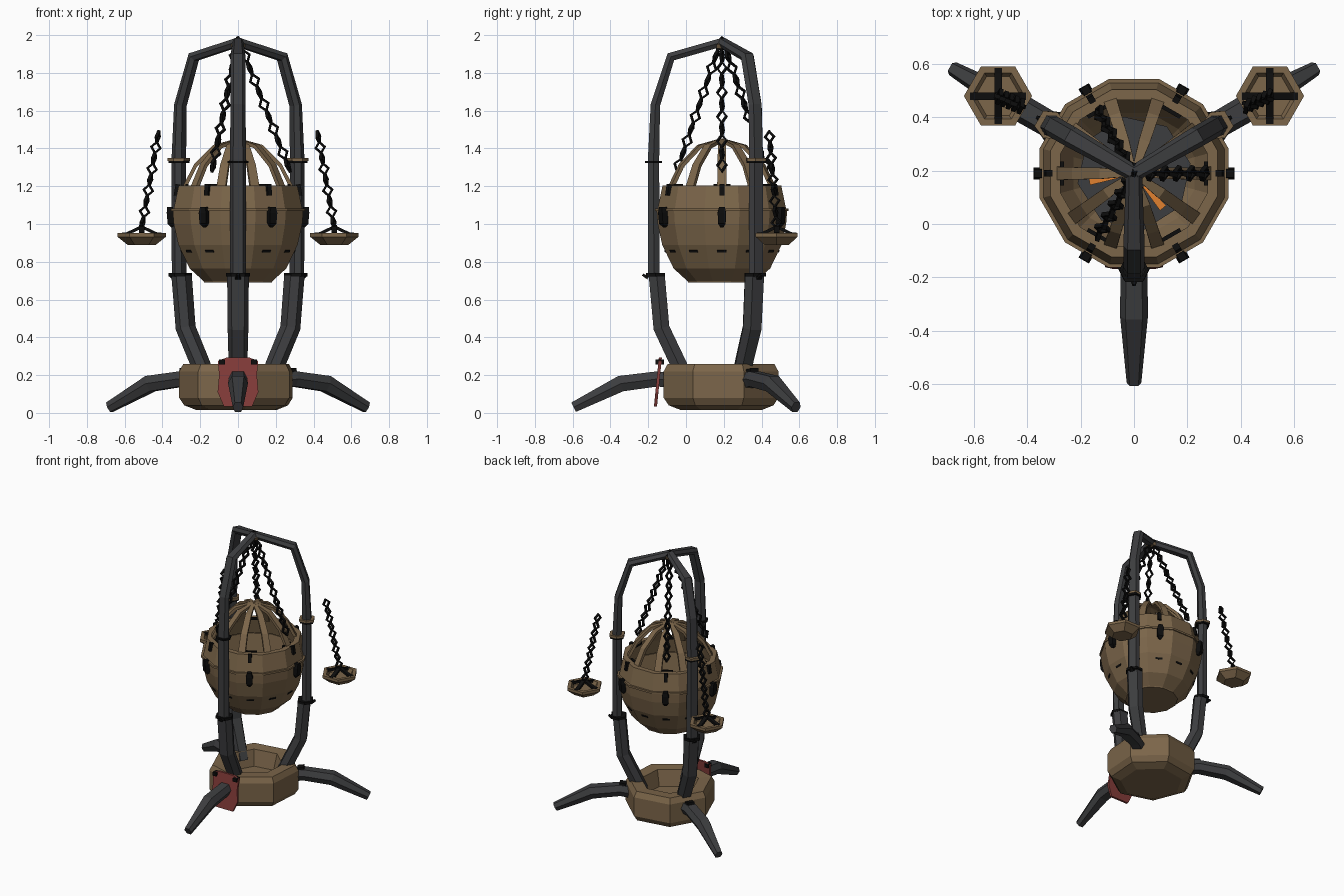
import bpy, bmesh, math
from mathutils import Vector, Matrix

if "Cube" in bpy.data.objects:
    bpy.data.objects.remove(bpy.data.objects["Cube"])

CY = 0.19                       # y of the stand's central axis
ARMS = [-90, 30, 150]           # directions of the three legs


def material(name, rgb):
    m = bpy.data.materials.new(name)
    m.diffuse_color = (*rgb, 1)
    m.use_nodes = True
    m.node_tree.nodes["Principled BSDF"].inputs["Base Color"].default_value = m.diffuse_color
    return m


BRONZE = material("bronze", (0.200, 0.132, 0.068))
IRON = material("dark_iron", (0.046, 0.047, 0.050))
BLACK = material("black_iron", (0.004, 0.004, 0.004))
RED = material("red_enamel", (0.235, 0.046, 0.042))
EMBER = material("ember_orange", (0.75, 0.22, 0.03))


def finish(bm, name, mat):
    bmesh.ops.recalc_face_normals(bm, faces=bm.faces)
    me = bpy.data.meshes.new(name)
    bm.to_mesh(me)
    bm.free()
    me.materials.append(mat)
    ob = bpy.data.objects.new(name, me)
    bpy.context.collection.objects.link(ob)
    return ob


def skin(bm, rings, closed=False):
    """Join equal rings of points with quads; cap the ends unless closed."""
    vs = [[bm.verts.new(p) for p in r] for r in rings]
    n = len(vs[0])
    for i in range(len(vs) if closed else len(vs) - 1):
        a, b = vs[i], vs[(i + 1) % len(vs)]
        for j in range(n):
            bm.faces.new((a[j], a[(j + 1) % n], b[(j + 1) % n], b[j]))
    if not closed:
        bm.faces.new(vs[0])
        bm.faces.new(vs[-1])


def lathe(name, profile, n, start, mat, center=(0, CY), closed=False):
    bm = bmesh.new()
    angs = [math.radians(start + 360 * k / n) for k in range(n)]
    skin(bm, [[(center[0] + r * math.cos(a), center[1] + r * math.sin(a), z) for a in angs]
              for r, z in profile], closed)
    return finish(bm, name, mat)


def polar(deg, r, z, side=0.0):
    a = math.radians(deg)
    return Vector((r * math.cos(a) - side * math.sin(a),
                   CY + r * math.sin(a) + side * math.cos(a), z))


def bar(bm, deg, path, section):
    """Sweep a section along (radius, height, width, thickness) points."""
    rings = []
    for i, (r, z, w, t) in enumerate(path):
        p, q = path[max(i - 1, 0)], path[min(i + 1, len(path) - 1)]
        d = Vector((q[0] - p[0], q[1] - p[1])).normalized()
        rings.append([polar(deg, r - d.y * v * t, z + d.x * v * t, u * w) for u, v in section])
    skin(bm, rings)


HEX = [(.5, 0), (.3, .5), (-.3, .5), (-.5, 0), (-.3, -.5), (.3, -.5)]
BOX = [(.5, .5), (-.5, .5), (-.5, -.5), (.5, -.5)]


def bars(name, degs, path, section, mat):
    bm = bmesh.new()
    for d in degs:
        bar(bm, d, path, section)
    return finish(bm, name, mat)


def chain(name, a, b, n):
    """Diamond links, each turned a quarter from the last."""
    a, b = Vector(a), Vector(b)
    d = (b - a).normalized()
    u = d.cross(Vector((0.3, 1, 0))).normalized()
    v = d.cross(u)
    step = (b - a).length / n
    bm = bmesh.new()
    for i in range(n):
        c = a + d * step * (i + .5)
        s, t = (u, v) if i % 2 else (v, u)
        corners = [d * step * .62, s * .031, -d * step * .62, -s * .031]
        skin(bm, [[c + k * 1.0 + t * .008, c + k * .62 + t * .008,
                   c + k * .62 - t * .008, c + k * 1.0 - t * .008] for k in corners], True)
    return finish(bm, name, BLACK)


# Hollow seven-sided base
lathe("base", [(.22, .015), (.285, .04), (.312, .08), (.312, .22), (.29, .26),
               (.20, .255), (.17, .14)], 7, -81, BRONZE)

# Feet, legs, posts and the arches meeting at the top
bars("feet", ARMS, [(.27, .17, .10, .08), (.34, .18, .10, .08), (.535, .155, .105, .085),
                    (.785, .03, .055, .055)], HEX, IRON)
bars("lower_legs", ARMS, [(.19, .18, .09, .08), (.235, .27, .10, .085), (.32, .45, .11, .085),
                          (.345, .73, .115, .085)], HEX, IRON)
bars("posts", ARMS, [(.36, .72, .085, .06), (.362, 1.34, .085, .06), (.352, 1.63, .08, .05),
                     (.27, 1.885, .08, .05), (0, 1.962, .06, .045)], HEX, IRON)
lathe("top_hub", [(.035, 1.93), (.045, 1.95), (.03, 1.965)], 6, 0, BRONZE)

# Collars and their pointed lugs
bars("lower_collars", ARMS, [(.352, .722, .125, .10), (.352, .740, .125, .10)], HEX, BLACK)
bars("upper_collars", ARMS, [(.362, 1.322, .11, .09), (.362, 1.334, .11, .09)], HEX, BLACK)
bars("collar_caps", ARMS[1:], [(.362, 1.334, .11, .10), (.362, 1.35, .11, .10)], HEX, BRONZE)
bars("collar_lugs", ARMS, [(.39, .715, .03, .02), (.42, .732, .012, .012)], BOX, BLACK)
bars("foot_clamps", ARMS[1:], [(.30, .215, .05, .03), (.345, .222, .05, .03)], BOX, BLACK)

# Round brazier: lower bowl with an open inside, then the upper band
lathe("bowl", [(.25, .74), (.18, .72), (.18, .69), (.265, .765), (.327, .89), (.352, 1.0),
               (.358, 1.072), (.325, 1.072), (.30, .90)][1:] + [(.235, .78)],
      12, 15, BRONZE, closed=True)
lathe("bowl_floor", [(.185, .69), (.2, .725)], 12, 15, BRONZE)
lathe("seam_ring", [(.345, 1.068), (.366, 1.068), (.366, 1.082), (.345, 1.082)],
      12, 15, BRONZE, closed=True)
lathe("upper_band", [(.352, 1.08), (.325, 1.205), (.285, 1.205), (.315, 1.08)],
      12, 15, BRONZE, closed=True)
lathe("coal_bed", [(.19, .74), (.215, .79)], 8, 10, IRON)
bars("embers", [70, 190, 250, 310], [(.06, .793, .015, .006), (.17, .793, .03, .006)], BOX, EMBER)

# Cage of flat ribs closing over the bowl
bars("cage_ribs", range(0, 360, 36), [(.285, 1.19, .05, .02), (.225, 1.31, .046, .02),
                                      (.125, 1.41, .042, .02), (.0, 1.445, .02, .018)], BOX, BRONZE)

# Black fittings around the bowl
bars("bowl_hooks", range(0, 360, 60), [(.345, .985, .015, .02), (.355, 1.005, .04, .035),
                                       (.36, 1.06, .045, .035), (.36, 1.09, .03, .03)], BOX, BLACK)
bars("band_clips", range(0, 360, 60), [(.328, 1.15, .025, .025), (.318, 1.21, .025, .025)],
     BOX, BLACK)
bars("rim_catches", range(0, 360, 60), [(.27, 1.195, .09, .015), (.27, 1.212, .09, .015)],
     BOX, BLACK)
bars("vent_slots", range(0, 360, 30), [(.297, .85, .05, .008), (.302, .862, .05, .008)],
     BOX, BLACK)

# Chains holding the brazier
for k, deg in enumerate((0, 120, 240)):
    chain(f"brazier_chain_{k + 1}", (0, CY, 1.985), polar(deg, .275, 1.28), 11)

# Two small hanging pans
for side, tag in ((-1, "left"), (1, "right")):
    c = (side * .51, .48)
    lathe(f"{tag}_pan", [(.075, .89), (.128, .932), (.128, .952), (.10, .952), (.085, .925)],
          6, 0, BRONZE, c)
    chain(f"{tag}_pan_chain", (side * .42, .44, 1.49), (c[0], c[1], .98), 9)
    # Tented cross that carries the pan
    bm = bmesh.new()
    for q in range(4):
        d = Matrix.Rotation(q * math.pi / 2, 3, 'Z') @ Vector((1, 0, 0))
        s = Vector((-d.y, d.x, 0)) * .014
        rings = []
        for r, z in ((0, .985), (.085, .945), (.105, .945)):
            p = Vector((*c, z)) + d * r
            up = Vector((0, 0, .009))
            rings.append([p + s + up, p - s + up, p - s - up, p + s - up])
        skin(bm, rings)
    finish(bm, f"{tag}_pan_cross", BLACK)

# Red shield plate at the front, leaning slightly
half = [(.06, .293), (.107, .275), (.10, .20), (.108, .11), (.075, .035)]
outline = half + [(-x, z) for x, z in reversed(half)]
bm = bmesh.new()
skin(bm, [[(x, -.165 + .1 * z + dy, z) for x, z in outline] for dy in (-.008, .008)])
finish(bm, "shield_plate", RED)

# Bolts on the shield plate
bm = bmesh.new()
for x in (-.085, .085):
    bmesh.ops.create_cube(bm, size=1, matrix=Matrix.Translation((x, -.14, .27))
                          @ Matrix.Diagonal((.03, .045, .025, 1)))
finish(bm, "shield_bolts", BLACK)
